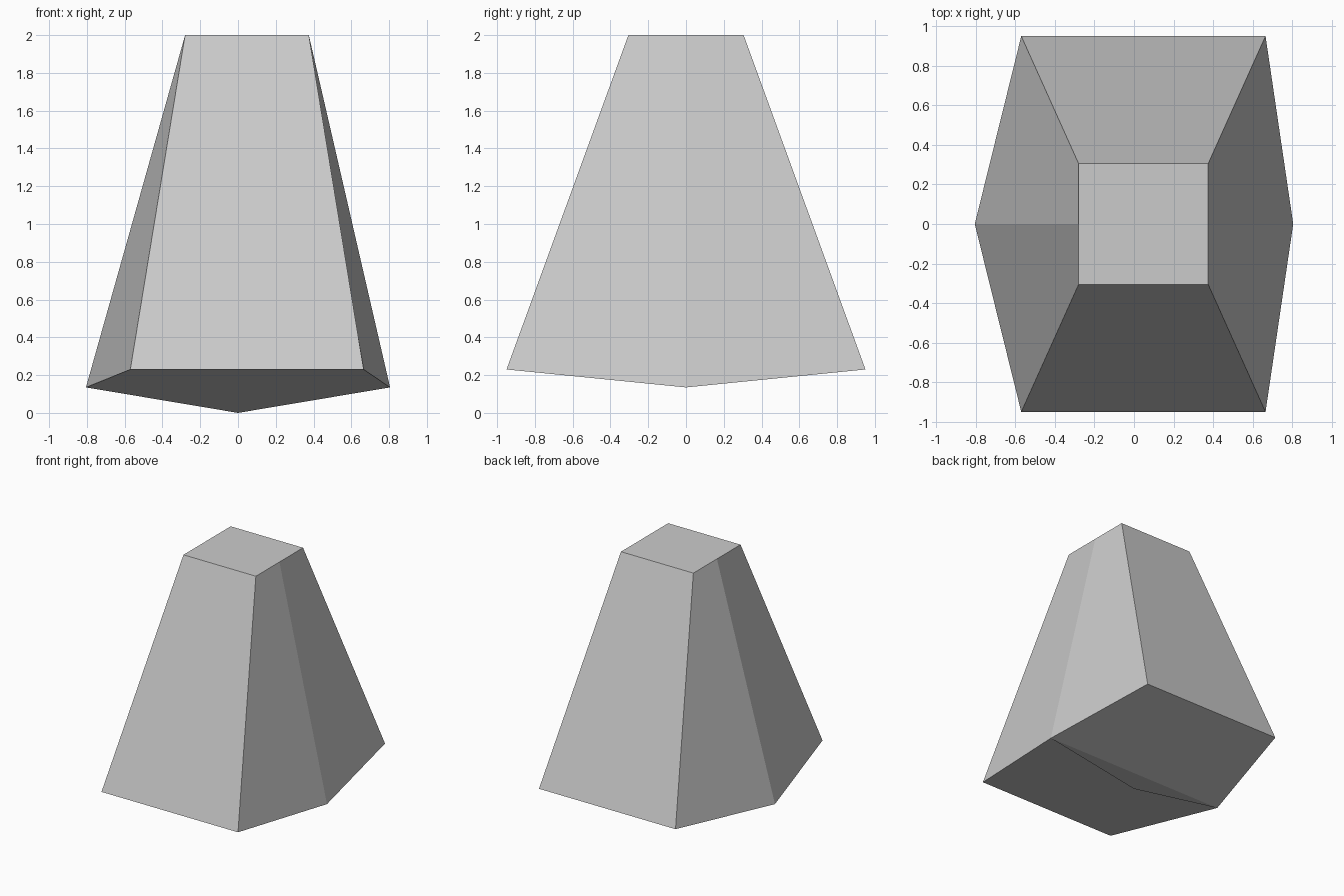
import bpy
import bmesh

# Remove the default cube
cube = bpy.data.objects.get("Cube")
if cube:
    bpy.data.objects.remove(cube, do_unlink=True)

# Single light grey material
GREY = (0.6, 0.6, 0.6, 1.0)
grey = bpy.data.materials.new("light_grey")
grey.use_nodes = True
grey.diffuse_color = GREY
grey.node_tree.nodes["Principled BSDF"].inputs["Base Color"].default_value = GREY

bm = bmesh.new()


def side_profile(top_x, corner_x, ridge_x):
    """Points of one side wall: top edge, flared lower edge and its middle."""
    wall = {}
    for name, s in (("front", -1), ("back", 1)):
        wall["top_" + name] = bm.verts.new((top_x, s * 0.305, 2.0))
        wall["low_" + name] = bm.verts.new((corner_x, s * 0.95, 0.23))
    wall["top_mid"] = bm.verts.new((top_x, 0, 2.0))
    wall["low_mid"] = bm.verts.new((ridge_x, 0, 0.135))
    return wall


right = side_profile(-0.28, -0.57, -0.805)
left = side_profile(0.375, 0.665, 0.805)
apex = bm.verts.new((0, 0, 0))

# Front and back halves: outer wall, two folded side walls and underside
for end in ("front", "back"):
    top, low = "top_" + end, "low_" + end
    faces = [
        [right[low], left[low], left[top], right[top]],
        [right["low_mid"], right[low], right[top], right["top_mid"]],
        [left[low], left["low_mid"], left["top_mid"], left[top]],
    ]
    underside = [apex, left["low_mid"], left[low], right[low], right["low_mid"]]
    if end == "back":
        faces = [f[::-1] for f in faces]
        underside = [apex] + underside[:0:-1]
    for f in faces + [underside]:
        bm.faces.new(f)

# Flat cap
bm.faces.new([right["top_front"], left["top_front"], left["top_mid"],
              left["top_back"], right["top_back"], right["top_mid"]])

bm.normal_update()
mesh = bpy.data.meshes.new("tapered_block")
bm.to_mesh(mesh)
bm.free()
mesh.materials.append(grey)
block = bpy.data.objects.new("tapered_block", mesh)
bpy.context.collection.objects.link(block)
